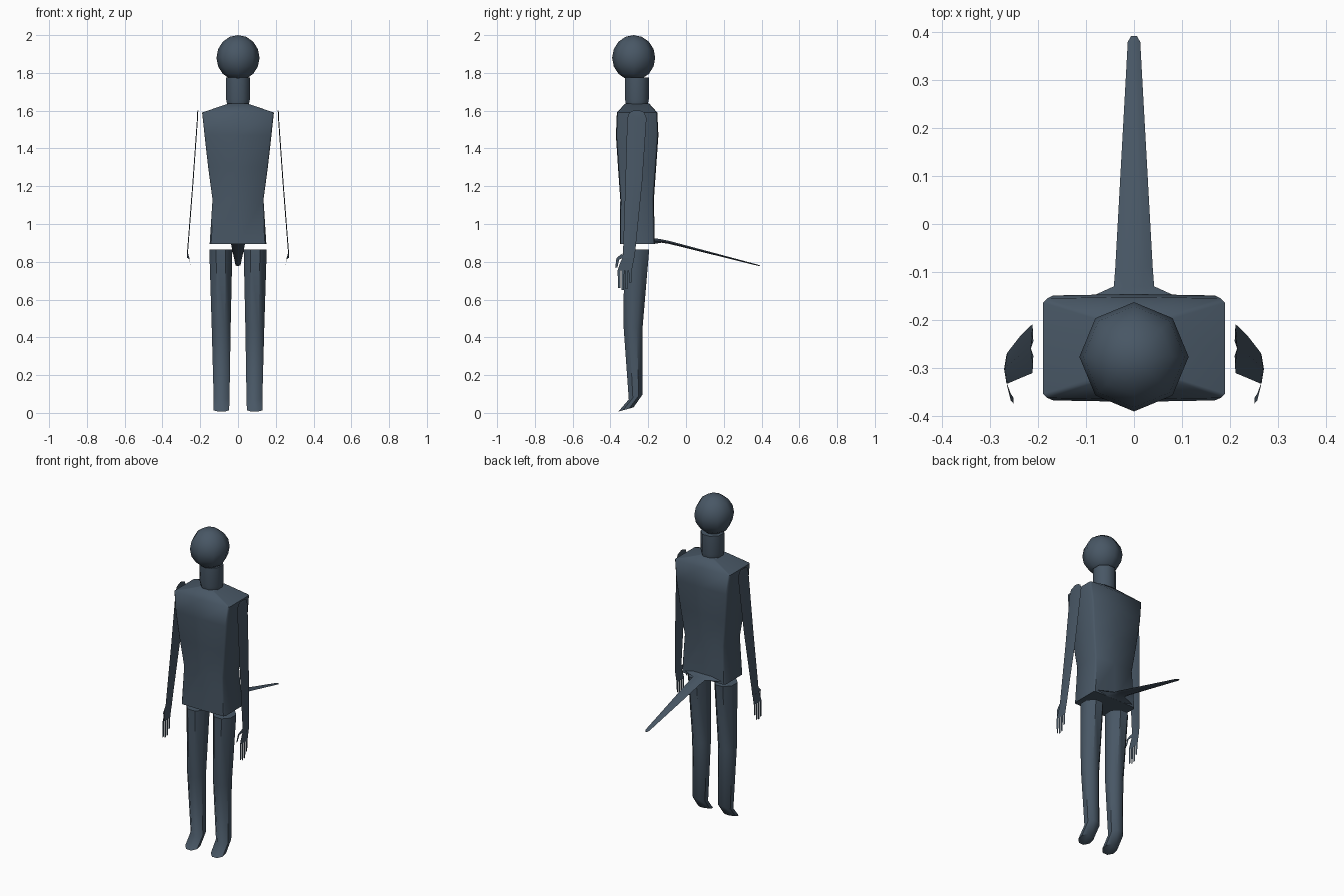
import bpy, bmesh
from math import cos, sin, pi, radians

if "Cube" in bpy.data.objects:
    bpy.data.objects.remove(bpy.data.objects["Cube"])

mat = bpy.data.materials.new("slate")
mat.diffuse_color = (0.065, 0.095, 0.13, 1)
mat.use_nodes = True
mat.node_tree.nodes["Principled BSDF"].inputs["Base Color"].default_value = mat.diffuse_color


def finish(name, bm, smooth=35, normals=True):
    if normals:
        bmesh.ops.recalc_face_normals(bm, faces=bm.faces)
    me = bpy.data.meshes.new(name)
    bm.to_mesh(me)
    bm.free()
    ob = bpy.data.objects.new(name, me)
    bpy.context.collection.objects.link(ob)
    me.materials.append(mat)
    bpy.ops.object.select_all(action='DESELECT')
    ob.select_set(True)
    bpy.context.view_layer.objects.active = ob
    bpy.ops.object.shade_smooth_by_angle(angle=radians(smooth))
    return ob


def loft(name, rings, smooth=35):
    """Skin a list of equal-length point rings and cap both ends."""
    bm = bmesh.new()
    vs = [[bm.verts.new(p) for p in r] for r in rings]
    n = len(vs[0])
    for a, b in zip(vs, vs[1:]):
        for i in range(n):
            j = (i + 1) % n
            bm.faces.new((a[i], a[j], b[j], b[i]))
    bm.faces.new(vs[0])
    bm.faces.new(vs[-1])
    return finish(name, bm, smooth)


def strip(bm, pairs):
    """Flat strip through pairs of edge points."""
    vs = [[bm.verts.new(p) for p in pr] for pr in pairs]
    for a, b in zip(vs, vs[1:]):
        bm.faces.new((a[0], a[1], b[1], b[0]))


# head
bm = bmesh.new()
bmesh.ops.create_uvsphere(bm, u_segments=8, v_segments=8, radius=1)
for v in bm.verts:
    v.co = (v.co.x * 0.114, v.co.y * 0.114 - 0.277, v.co.z * 0.12 + 1.88)
finish("head", bm, 50)


# neck
def ellipse(cx, cy, z, rx, ry, n=8, slope=0):
    return [(cx + rx * cos(2 * pi * (i + .5) / n) / cos(pi / n),
             cy + ry * sin(2 * pi * (i + .5) / n) / cos(pi / n),
             z + slope * sin(2 * pi * (i + .5) / n)) for i in range(n)]


loft("neck", [ellipse(0, -0.26, z, r, r) for z, r in
              ((1.635, 0.058), (1.66, 0.063), (1.775, 0.063))], 50)


# torso: rounded-box sections with a slightly bulging front and back
def section(z, hx, y0, y1):
    c, m, b = hx * 0.95, (y0 + y1) / 2, 0.012
    return [(hx, m, z), (hx, y1 - b, z), (c, y1 - 0.003, z), (0, y1, z),
            (-c, y1 - 0.003, z), (-hx, y1 - b, z), (-hx, m, z), (-hx, y0 + b, z),
            (-c, y0 + 0.003, z), (0, y0, z), (c, y0 + 0.003, z), (hx, y0 + b, z)]


loft("torso", [section(*s) for s in (
    (0.895, 0.150, -0.350, -0.165), (1.13, 0.135, -0.348, -0.170),
    (1.30, 0.158, -0.360, -0.158), (1.47, 0.177, -0.371, -0.146),
    (1.59, 0.190, -0.366, -0.152), (1.638, 0.050, -0.322, -0.195))], 50)

# tail: flat taper with a flared root
tail = []
for y, z, w, t in ((-0.17, 0.91, 0.13, 0.015), (-0.13, 0.91, 0.042, 0.009),
                   (-0.09, 0.903, 0.039, 0.008), (0.38, 0.782, 0.013, 0.003),
                   (0.392, 0.779, 0.006, 0.002)):
    tail.append([(w, y, z), (w * 0.5, y, z + t), (-w * 0.5, y, z + t),
                 (-w, y, z), (-w * 0.5, y, z - t), (w * 0.5, y, z - t)])
loft("tail", tail, 50)

for s, side in ((1, "right"), (-1, "left")):
    # leg with slanted foot
    loft(side + "_leg", [ellipse(s * x, y, z, rx, ry, 8, k) for x, y, z, rx, ry, k in (
        (0.091, -0.262, 0.865, 0.061, 0.067, 0), (0.089, -0.28, 0.45, 0.050, 0.050, 0),
        (0.087, -0.266, 0.085, 0.042, 0.037, 0.015),
        (0.088, -0.318, 0.018, 0.041, 0.040, 0.012))], 45)

    # arm: thin sheet, slightly bowed, leaning outward
    bm = bmesh.new()
    rows = ((0.210, -0.275, -0.245, 1.602), (0.211, -0.300, -0.220, 1.59),
            (0.212, -0.311, -0.209, 1.56), (0.236, -0.321, -0.232, 1.22),
            (0.264, -0.333, -0.268, 0.86), (0.266, -0.333, -0.272, 0.82))
    strip_rows = [[(s * x, a, z), (s * (x + 0.005), (a + b) / 2, z), (s * x, b, z)]
                  for x, a, b, z in rows]
    strip(bm, [(r[0], r[1]) for r in strip_rows])
    strip(bm, [(r[1], r[2]) for r in strip_rows])
    bmesh.ops.remove_doubles(bm, verts=bm.verts, dist=0.0005)
    finish(side + "_arm", bm)

    # hand: flat palm, four fingers and a thumb
    bm = bmesh.new()
    hx = s * 0.266
    strip(bm, [((hx, -0.333, 0.83), (hx, -0.272, 0.83)),
               ((hx, -0.350, 0.79), (hx, -0.280, 0.79)),
               ((hx, -0.362, 0.755), (hx, -0.287, 0.755))])
    for i, tip in enumerate((0.66, 0.65, 0.655, 0.69)):
        y = -0.354 + i * 0.0195
        strip(bm, [((hx, y - 0.008, 0.757), (hx, y + 0.008, 0.757)),
                   ((hx, y - 0.006, tip), (hx, y + 0.006, tip))])
    strip(bm, [((s * 0.265, -0.336, 0.845), (s * 0.265, -0.333, 0.82)),
               ((s * 0.257, -0.368, 0.82), (s * 0.257, -0.354, 0.812)),
               ((s * 0.251, -0.375, 0.77), (s * 0.251, -0.363, 0.77))])
    finish(side + "_hand", bm)
